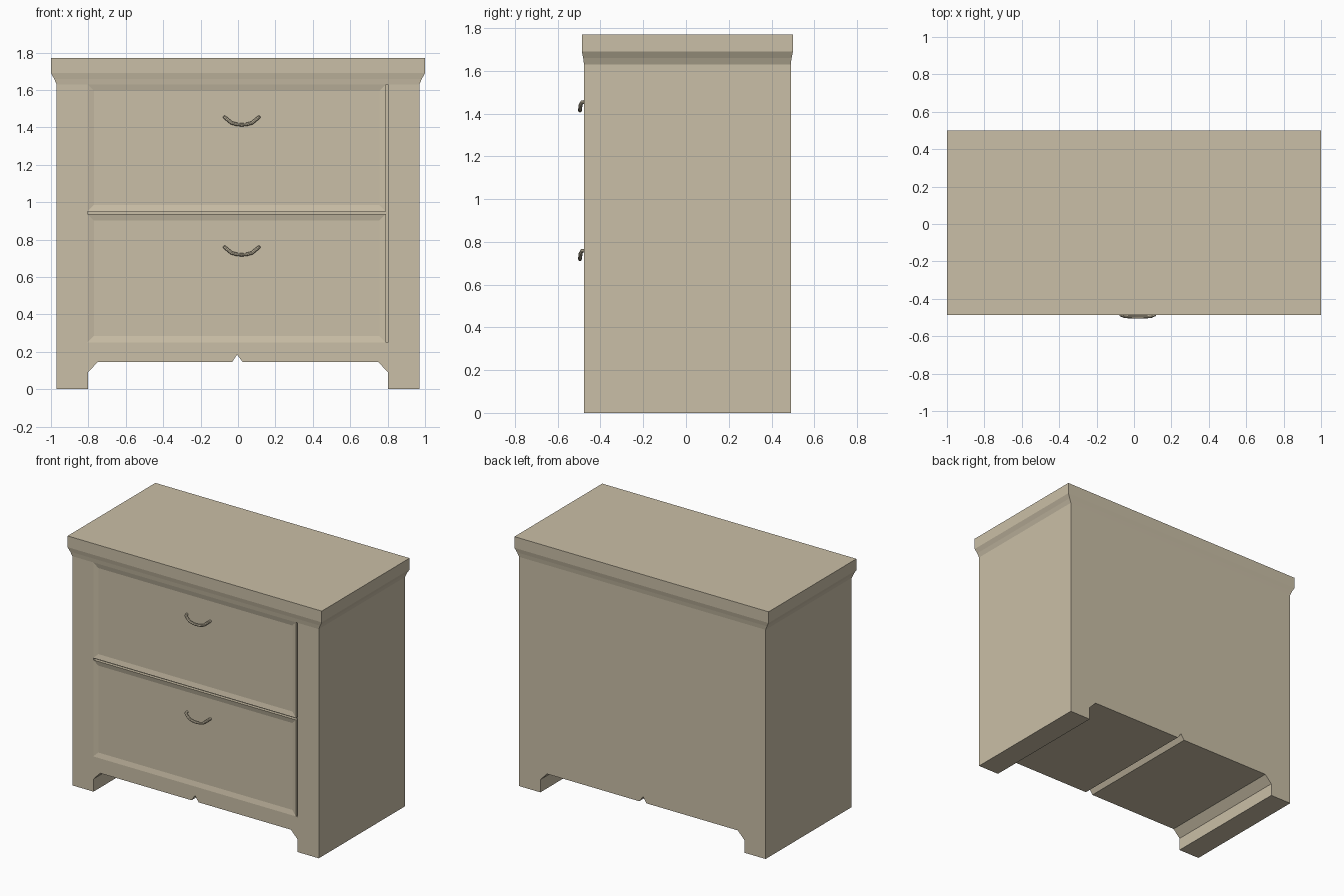
import bpy, bmesh
from mathutils import Vector

if "Cube" in bpy.data.objects:
    bpy.data.objects.remove(bpy.data.objects["Cube"])

FRONT, BACK = -0.477, 0.49      # body depth range
BODY_TOP = 1.63

beige = bpy.data.materials.new("beige paint")
beige.diffuse_color = (0.59, 0.52, 0.385, 1)
beige.use_nodes = True
beige.node_tree.nodes["Principled BSDF"].inputs["Base Color"].default_value = beige.diffuse_color


def finish(name, bm):
    bmesh.ops.recalc_face_normals(bm, faces=bm.faces)
    me = bpy.data.meshes.new(name)
    bm.to_mesh(me)
    bm.free()
    me.materials.append(beige)
    ob = bpy.data.objects.new(name, me)
    bpy.context.collection.objects.link(ob)
    return ob


def extrude_front(name, outline, y0, y1):
    """Extrude an (x, z) outline along y."""
    bm = bmesh.new()
    face = bm.faces.new([bm.verts.new((x, y0, z)) for x, z in outline])
    ext = bmesh.ops.extrude_face_region(bm, geom=[face])
    moved = [g for g in ext["geom"] if isinstance(g, bmesh.types.BMVert)]
    bmesh.ops.translate(bm, verts=moved, vec=(0, y1 - y0, 0))
    return finish(name, bm)


def rect(x0, x1, z0, z1):
    return [(x0, z0), (x1, z0), (x1, z1), (x0, z1)]


# carcass: feet, chamfered apron and small centre notch in one profile
side = [(0.97, BODY_TOP), (0.97, 0), (0.803, 0), (0.803, 0.09), (0.75, 0.145)]
notch = [(0.025, 0.145), (-0.005, 0.185), (-0.032, 0.145)]
outline = side + notch + [(-x, z) for x, z in reversed(side)]
carcass = extrude_front("carcass", outline, FRONT, BACK)

# shallow opening for the drawer fronts
cutter = extrude_front("opening_cutter", rect(-0.805, 0.802, 0.25, 1.70), FRONT - 0.1, FRONT + 0.022)
cutter.hide_render = True
mod = carcass.modifiers.new("opening", 'BOOLEAN')
mod.object = cutter
mod.operation = 'DIFFERENCE'
mod.solver = 'EXACT'
bpy.context.view_layer.objects.active = carcass
bpy.ops.object.modifier_apply(modifier=mod.name)
bpy.data.objects.remove(cutter)

# moulded top: stacked rectangles of (height, side overhang, front/back overhang)
bm = bmesh.new()
rings = []
for z, ox, oy in [(1.63, 0, 0), (1.66, 0.013, 0.004), (1.69, 0.03, 0.01), (1.77, 0.03, 0.01)]:
    x, y0, y1 = 0.97 + ox, FRONT - oy, BACK + oy
    rings.append([bm.verts.new(p) for p in [(-x, y0, z), (x, y0, z), (x, y1, z), (-x, y1, z)]])
for a, b in zip(rings, rings[1:]):
    for i in range(4):
        j = (i + 1) % 4
        bm.faces.new([a[i], a[j], b[j], b[i]])
bm.faces.new(rings[0])
bm.faces.new(rings[-1])
finish("moulded_top", bm)


# drawer front with a recessed panel
def drawer(name, z0, z1):
    ob = extrude_front(name, rect(-0.805, 0.79, z0, z1), FRONT, FRONT + 0.022)
    bm = bmesh.new()
    bm.from_mesh(ob.data)
    front = min(bm.faces, key=lambda f: f.calc_center_median().y)
    bmesh.ops.inset_region(bm, faces=[front], thickness=0.048)
    bmesh.ops.translate(bm, verts=front.verts, vec=(0, 0.008, 0))
    bm.to_mesh(ob.data)
    bm.free()


# drooping bar handle swept along a mirrored path
def handle(name, z):
    half = [(-0.092, -0.465, 0.045), (-0.090, -0.487, 0.043), (-0.075, -0.493, 0.031),
            (-0.055, -0.495, 0.014), (-0.025, -0.496, 0.006)]
    path = half + [(0, -0.496, 0.004)] + [(-x, y, h) for x, y, h in reversed(half)]
    cu = bpy.data.curves.new(name, 'CURVE')
    cu.dimensions = '3D'
    cu.bevel_depth = 0.009
    cu.bevel_resolution = 2
    cu.use_fill_caps = True
    sp = cu.splines.new('POLY')
    sp.points.add(len(path) - 1)
    for p, (x, y, h) in zip(sp.points, path):
        p.co = (0.02 + x, y, z + h, 1)
    cu.materials.append(beige)
    ob = bpy.data.objects.new(name, cu)
    bpy.context.collection.objects.link(ob)
    bpy.ops.object.select_all(action='DESELECT')
    ob.select_set(True)
    bpy.context.view_layer.objects.active = ob
    bpy.ops.object.convert(target='MESH')
    bpy.ops.object.shade_smooth_by_angle(angle=0.6)


for label, z0, z1, hz in [("lower", 0.25, 0.936, 0.715), ("upper", 0.95, 1.63, 1.41)]:
    drawer(label + "_drawer", z0, z1)
    handle(label + "_handle", hz)
